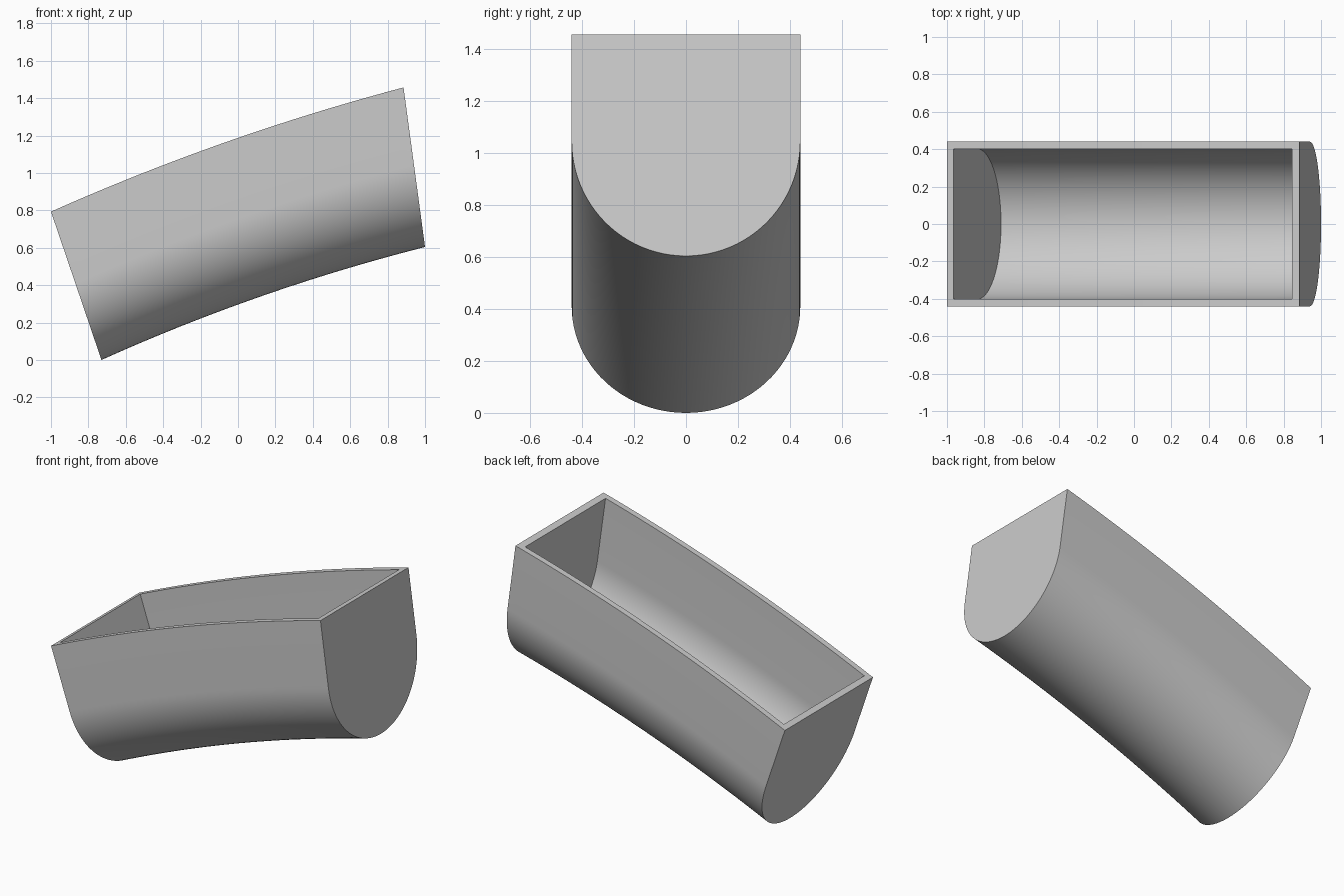
import bpy, bmesh, math
from mathutils import Vector

if "Cube" in bpy.data.objects:
    bpy.data.objects.remove(bpy.data.objects["Cube"])

STATIONS, ARC = 32, 48      # steps along the bend and around the round bottom
RADIUS, WALL, DEPTH = 0.44, 0.038, 0.85
SAG = 0.04                  # bow of the long edges
UP = Vector((-0.33, 0, 0.944))

TOP = (Vector((-1, 0, 0.793)), Vector((0.885, 0, 1.457)))
BOTTOM = (Vector((-0.73, 0, 0)), Vector((1, 0, 0.604)))


def bowed(ends, t):
    return ends[0].lerp(ends[1], t) + UP * (4 * SAG * t * (1 - t))


def section(radius):
    """U-shaped profile as (sideways, depth) pairs, rim to rim."""
    centre = DEPTH - RADIUS
    arc = [(radius * math.cos(math.pi * i / ARC),
            centre + radius * math.sin(math.pi * i / ARC)) for i in range(ARC + 1)]
    return [(radius, 0)] + arc + [(-radius, 0)]


def shell(bm, radius, t0, t1):
    """Sweep the U profile along the bend and close both ends."""
    rings = []
    for i in range(STATIONS + 1):
        t = t0 + (t1 - t0) * i / STATIONS
        top, low = bowed(TOP, t), bowed(BOTTOM, t)
        rings.append([bm.verts.new(top.lerp(low, d / DEPTH) + Vector((0, y, 0)))
                      for y, d in section(radius)])
    for a, b in zip(rings, rings[1:]):
        for j in range(len(a) - 1):
            bm.faces.new((a[j], a[j + 1], b[j + 1], b[j]))
    bm.faces.new(rings[0])
    bm.faces.new(rings[-1])
    return rings


bm = bmesh.new()
outer = shell(bm, RADIUS, 0, 1)
inner = shell(bm, RADIUS - WALL, 0.0186, 0.979)

# Flat rim joining the outer and inner shells
for side in (0, -1):
    for i in range(STATIONS):
        bm.faces.new((outer[i][side], outer[i + 1][side],
                      inner[i + 1][side], inner[i][side]))
for end in (0, -1):
    bm.faces.new((outer[end][0], outer[end][-1], inner[end][-1], inner[end][0]))
bmesh.ops.recalc_face_normals(bm, faces=bm.faces[:])

mesh = bpy.data.meshes.new("curved_trough")
bm.to_mesh(mesh)
bm.free()
trough = bpy.data.objects.new("curved_trough", mesh)
bpy.context.collection.objects.link(trough)

# Plain grey
grey = bpy.data.materials.new("light_grey")
grey.diffuse_color = (0.6, 0.6, 0.6, 1)
grey.use_nodes = True
grey.node_tree.nodes["Principled BSDF"].inputs["Base Color"].default_value = grey.diffuse_color
mesh.materials.append(grey)

bpy.context.view_layer.objects.active = trough
trough.select_set(True)
bpy.ops.object.shade_smooth_by_angle(angle=math.radians(30))
